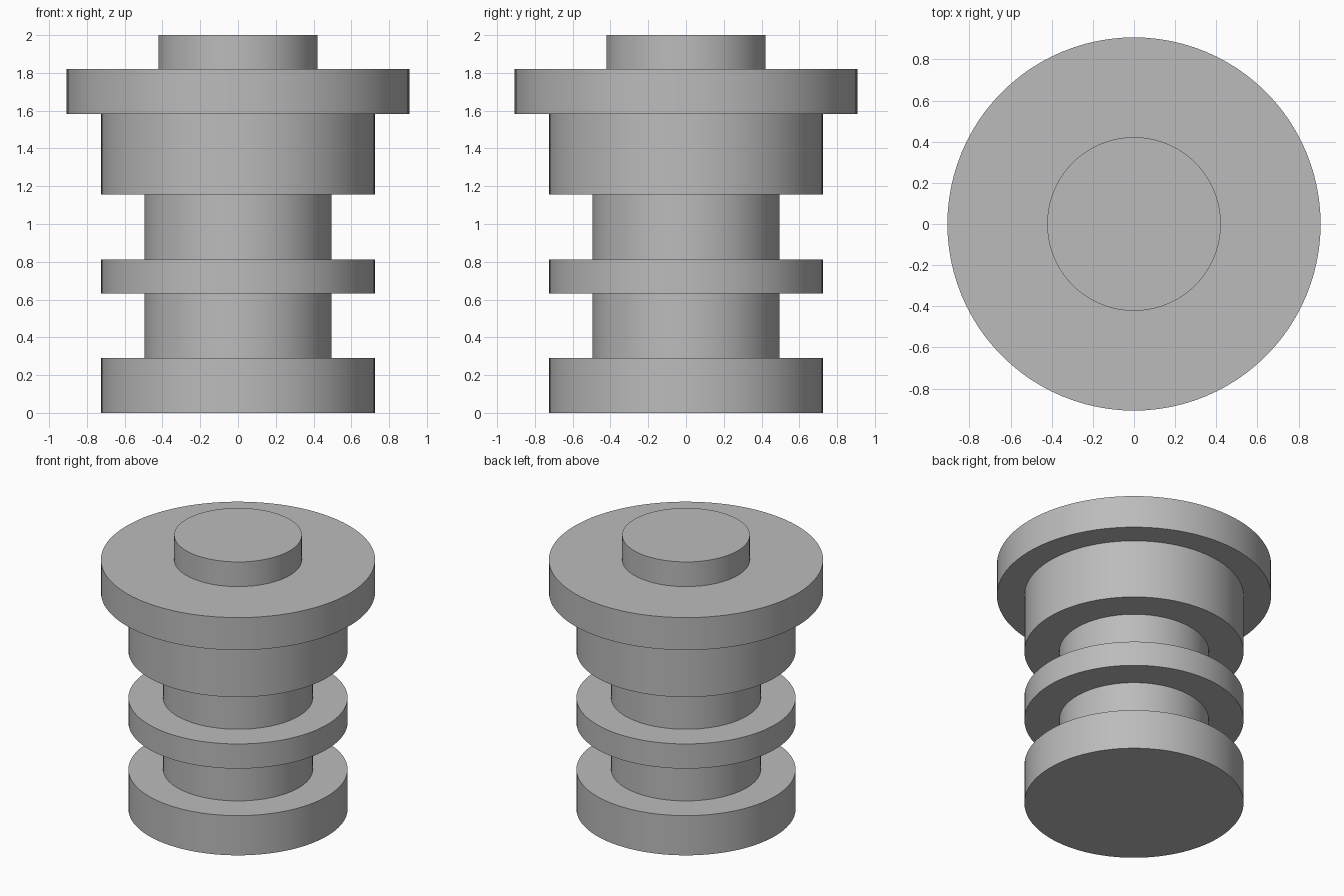
import bpy
import bmesh
import math

cube = bpy.data.objects.get("Cube")
if cube:
    bpy.data.objects.remove(cube, do_unlink=True)

SEGMENTS = 96

# Plain grey finish
grey = bpy.data.materials.new("plain_grey")
grey.use_nodes = True
colour = (0.5, 0.5, 0.5, 1.0)
grey.diffuse_color = colour
grey.node_tree.nodes["Principled BSDF"].inputs["Base Color"].default_value = colour

# Sections from the base upwards: radius, top height
sections = [
    (0.725, 0.29),   # base
    (0.495, 0.633),  # lower neck
    (0.725, 0.813),  # middle collar
    (0.495, 1.155),  # upper neck
    (0.725, 1.583),  # body
    (0.907, 1.82),   # flange
    (0.422, 2.0),    # top boss
]

# Stepped half profile, from axis to axis
profile = [(0.0, 0.0)]
bottom = 0.0
for radius, top in sections:
    profile += [(radius, bottom), (radius, top)]
    bottom = top
profile.append((0.0, bottom))

# Turn the profile round the axis into one closed solid
bm = bmesh.new()
verts = [bm.verts.new((r, 0, z)) for r, z in profile]
edges = [bm.edges.new(pair) for pair in zip(verts, verts[1:])]
bmesh.ops.spin(bm, geom=verts + edges, cent=(0, 0, 0), axis=(0, 0, 1),
               angle=math.tau, steps=SEGMENTS)
bmesh.ops.remove_doubles(bm, verts=bm.verts, dist=0.0001)
bmesh.ops.recalc_face_normals(bm, faces=bm.faces)

mesh = bpy.data.meshes.new("stepped_spool")
bm.to_mesh(mesh)
bm.free()
mesh.materials.append(grey)
spool = bpy.data.objects.new("stepped_spool", mesh)
bpy.context.collection.objects.link(spool)

# Smooth round walls with crisp steps
bpy.ops.object.select_all(action="DESELECT")
spool.select_set(True)
bpy.context.view_layer.objects.active = spool
bpy.ops.object.shade_smooth_by_angle(angle=math.radians(30))
